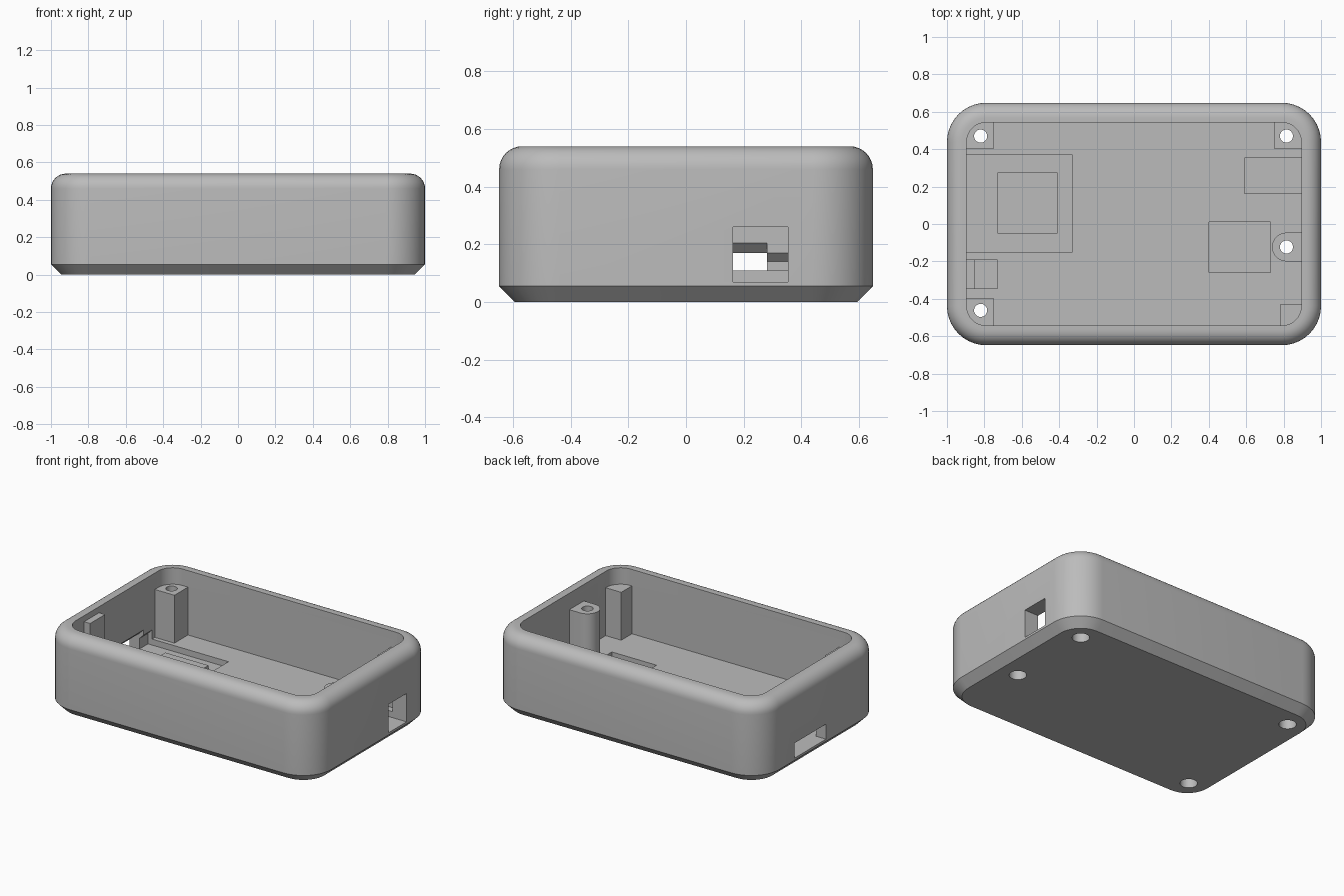
import bpy, bmesh, math

if "Cube" in bpy.data.objects:
    bpy.data.objects.remove(bpy.data.objects["Cube"], do_unlink=True)

grey = bpy.data.materials.new("light grey plastic")
grey.use_nodes = True
colour = (0.5, 0.5, 0.5, 1)
grey.diffuse_color = colour
grey.node_tree.nodes["Principled BSDF"].inputs["Base Color"].default_value = colour

HX, HY, HEIGHT, CORNER = 1.0, 0.648, 0.54, 0.21
WALL, FLOOR, POST_TOP = 0.105, 0.11, 0.43


def finish(name, bm):
    bmesh.ops.recalc_face_normals(bm, faces=bm.faces)
    mesh = bpy.data.meshes.new(name)
    bm.to_mesh(mesh)
    bm.free()
    mesh.materials.append(grey)
    obj = bpy.data.objects.new(name, mesh)
    bpy.context.collection.objects.link(obj)
    return obj


def loft(name, rings):
    """Skin a stack of equal rings and cap both ends."""
    bm = bmesh.new()
    loops = [[bm.verts.new(p) for p in ring] for ring in rings]
    n = len(loops[0])
    for a, b in zip(loops, loops[1:]):
        for i in range(n):
            j = (i + 1) % n
            bm.faces.new((a[i], a[j], b[j], b[i]))
    bm.faces.new(loops[0][::-1])
    bm.faces.new(loops[-1])
    return finish(name, bm)


def rounded_ring(inset, z, steps=10):
    r = CORNER - inset
    points = []
    for k, (sx, sy) in enumerate(((1, 1), (-1, 1), (-1, -1), (1, -1))):
        for i in range(steps + 1):
            a = math.pi / 2 * (k + i / steps)
            points.append((sx * (HX - CORNER) + r * math.cos(a),
                           sy * (HY - CORNER) + r * math.sin(a), z))
    return points


def box(name, x, y, z):
    return loft(name, [[(x[0], y[0], h), (x[1], y[0], h), (x[1], y[1], h), (x[0], y[1], h)]
                       for h in z])


def cylinder(name, centre, r, z, sides=32):
    return loft(name, [[(centre[0] + r * math.cos(i * math.tau / sides),
                         centre[1] + r * math.sin(i * math.tau / sides), h)
                        for i in range(sides)] for h in z])


def prism(name, profile, y):
    """Extrude an x-z profile along y."""
    return loft(name, [[(px, d, pz) for px, pz in profile] for d in y])


def boolean(target, tool, operation):
    tool.hide_render = True
    mod = target.modifiers.new(operation.lower(), 'BOOLEAN')
    mod.operation, mod.solver, mod.object = operation, 'EXACT', tool
    bpy.context.view_layer.update()
    graph = bpy.context.evaluated_depsgraph_get()
    mesh = bpy.data.meshes.new_from_object(target.evaluated_get(graph))
    target.modifiers.clear()
    target.data = mesh
    bpy.data.objects.remove(tool, do_unlink=True)


# Open shell: chamfered base, straight wall, rounded rim, cavity
profile = [(0.055, 0), (0, 0.055)]
for i in range(9):
    a = math.pi / 2 * i / 8
    profile.append((0.08 * (1 - math.cos(a)), HEIGHT - 0.08 + 0.08 * math.sin(a)))
profile += [(WALL, HEIGHT), (WALL, FLOOR)]
case = loft("enclosure_case", [rounded_ring(*p) for p in profile])

# Corner posts, rounded side post and small corner support
post_z = (FLOOR - 0.02, POST_TOP)
posts = [
    box("back_right_post", (-0.92, -0.75), (0.4, 0.57), post_z),
    box("back_left_post", (0.75, 0.92), (0.4, 0.57), post_z),
    box("front_right_post", (-0.92, -0.75), (-0.57, -0.395), post_z),
    box("front_left_support", (0.78, 0.92), (-0.57, -0.43), post_z),
]
side_ring = [(0.815 + 0.077 * math.cos(a), -0.123 + 0.077 * math.sin(a))
             for a in [math.pi / 2 + math.pi * i / 16 for i in range(17)]]
side_ring += [(0.93, -0.2), (0.93, -0.046)]
posts.append(loft("side_post", [[(x, y, h) for x, y in side_ring] for h in post_z]))
for post in posts:
    boolean(case, post, 'UNION')

# Floor pockets and port openings
cutters = [
    prism("wide_pocket", [(-0.925, 0.07), (-0.33, 0.07), (-0.33, 0.14),
                          (-0.8, 0.265), (-0.925, 0.14)], (-0.15, 0.37)),
    prism("wide_port", [(-1.1, 0.07), (-0.8, 0.07), (-0.8, 0.3),
                        (-0.93, 0.17), (-1.1, 0.17)], (-0.05, 0.28)),
    box("small_port", (0.59, 1.1), (0.163, 0.353), (0.07, 0.26)),
    box("floor_pocket", (0.4, 0.73), (-0.26, 0.01), (0.07, 0.2)),
]

# Screw bores with wider heads underneath
for spot in ((-0.82, 0.47), (0.815, 0.47), (-0.82, -0.462), (0.815, -0.123)):
    cutters.append(cylinder("screw_bore", spot, 0.035, (-0.1, 0.6)))
    cutters.append(cylinder("screw_head_bore", spot, 0.053, (-0.1, 0.1)))
for cutter in cutters:
    boolean(case, cutter, 'DIFFERENCE')

# Raised pad in the wide pocket, board stop and its ledge
pad = box("pocket_pad", (-0.73, -0.41), (-0.05, 0.275), (0.06, 0.1))
stop = box("board_stop", (-0.92, -0.85), (-0.347, -0.19), (0.1, 0.5))
ledge = box("stop_ledge", (-0.86, -0.73), (-0.347, -0.19), (0.1, 0.3))

bpy.ops.object.select_all(action='DESELECT')
for obj in (case, pad, stop, ledge):
    obj.select_set(True)
bpy.context.view_layer.objects.active = case
bpy.ops.object.shade_smooth_by_angle(angle=math.radians(30))
